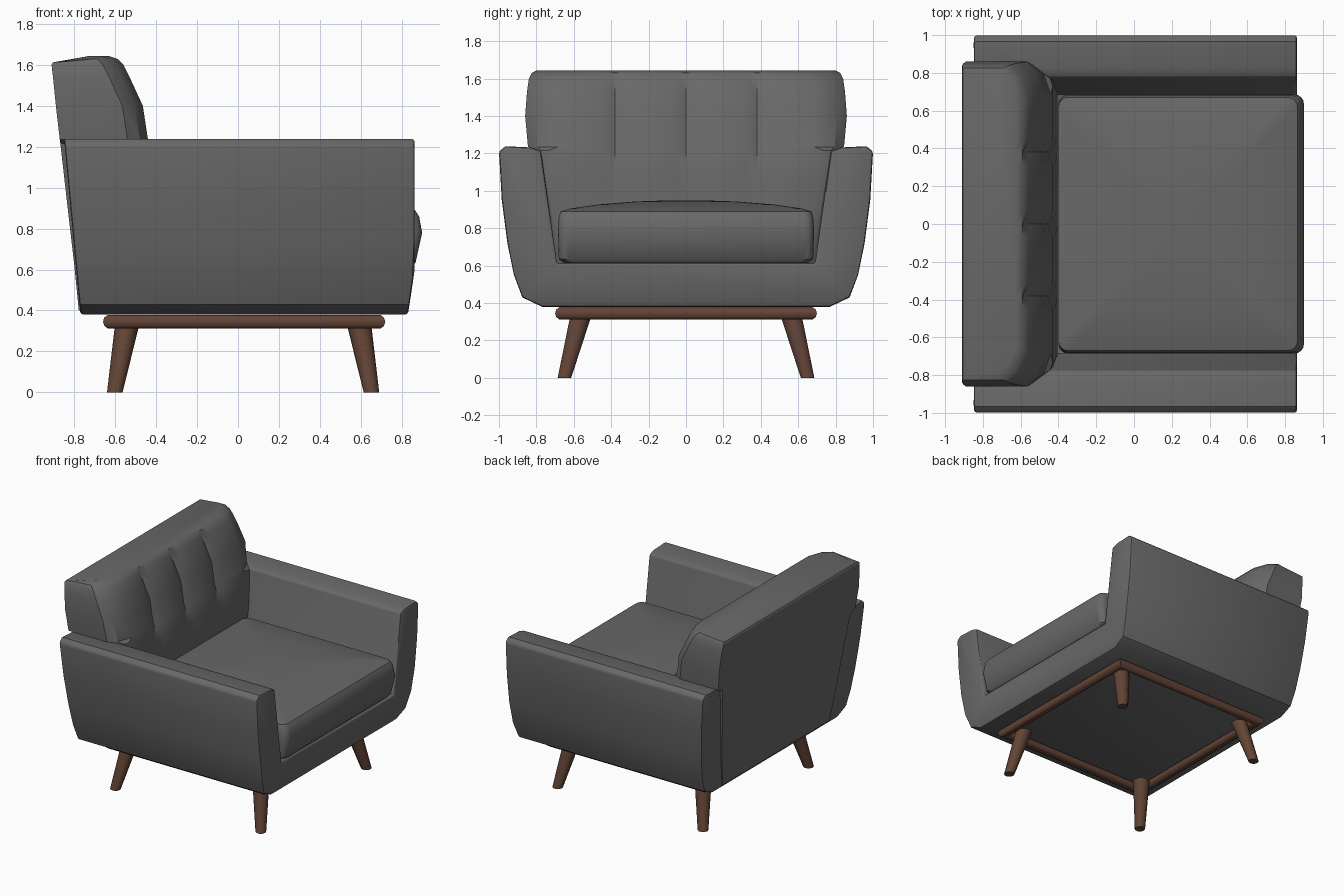
import bpy, bmesh, math
from mathutils import Vector

if "Cube" in bpy.data.objects:
    bpy.data.objects.remove(bpy.data.objects["Cube"])


def material(name, rgb):
    m = bpy.data.materials.new(name)
    m.diffuse_color = (*rgb, 1)
    m.use_nodes = True
    m.node_tree.nodes["Principled BSDF"].inputs["Base Color"].default_value = m.diffuse_color
    return m


GREY = material("charcoal fabric", (0.138, 0.138, 0.138))
WOOD = material("walnut wood", (0.125, 0.058, 0.037))


def loft(name, rings, mat, closed=False, bevel=0.0, angle=35):
    """Skin a list of equal-length point rings; cap the ends unless closed."""
    bm = bmesh.new()
    vs = [[bm.verts.new(p) for p in r] for r in rings]
    n = len(vs[0])
    for i in range(len(vs) if closed else len(vs) - 1):
        a, b = vs[i], vs[(i + 1) % len(vs)]
        for j in range(n):
            k = (j + 1) % n
            bm.faces.new((a[j], a[k], b[k], b[j]))
    if not closed:
        bm.faces.new(vs[0][::-1])
        bm.faces.new(vs[-1])
    bmesh.ops.recalc_face_normals(bm, faces=bm.faces)
    if bevel:
        sharp = [e for e in bm.edges if e.calc_face_angle(0) > math.radians(50)]
        bmesh.ops.bevel(bm, geom=sharp, offset=bevel, segments=2, profile=0.5,
                        affect='EDGES', clamp_overlap=True)
        bmesh.ops.recalc_face_normals(bm, faces=bm.faces)
    me = bpy.data.meshes.new(name)
    bm.to_mesh(me)
    bm.free()
    me.materials.append(mat)
    ob = bpy.data.objects.new(name, me)
    bpy.context.collection.objects.link(ob)
    bpy.ops.object.select_all(action='DESELECT')
    ob.select_set(True)
    bpy.context.view_layer.objects.active = ob
    bpy.ops.object.shade_smooth_by_angle(angle=math.radians(angle))
    return ob


# U-shaped body: both arms and the seat base, profile in (y, z)
half = [(0.77, 0.38), (0.875, 0.43), (0.92, 0.55), (0.955, 0.72), (0.985, 0.95),
        (1.0, 1.21), (0.965, 1.238), (0.83, 1.232), (0.775, 1.215), (0.69, 0.61)]
profile = half + [(-y, z) for y, z in reversed(half)]


def back_x(z):
    return -0.77 - 0.08 * (z - 0.38) / 0.86


def front_x(z):
    return 0.83 + 0.033 * min(1, (z - 0.38) / 0.2)


loft("arms_and_base", [[(f(z), y, z) for y, z in profile] for f in (back_x, front_x)],
     GREY, bevel=0.014)

# Backrest: horizontal rings (z, rear x, front x, half width), tufted front
levels = [(0.40, -0.778, -0.45, 0.66), (0.62, -0.80, -0.405, 0.70), (0.95, -0.838, -0.405, 0.748),
          (1.10, -0.855, -0.415, 0.772), (1.215, -0.868, -0.43, 0.79), (1.235, -0.871, -0.44, 0.845),
          (1.40, -0.89, -0.465, 0.86), (1.53, -0.903, -0.525, 0.85), (1.60, -0.911, -0.56, 0.84),
          (1.63, -0.905, -0.59, 0.825), (1.643, -0.885, -0.63, 0.80)]
rings = []
for z, xb, xf, w in levels:
    r = 1.0 if z > 1.22 else 0.35
    dent = 0.028 if 1.0 < z < 1.61 else 0.0
    side = [(xb, w), (xf - 0.10 * r, w), (xf - 0.04 * r, w - 0.05 * r), (xf, w - 0.16 * r)]
    front = [(xf - d * dent, c + o) for c in (0.38, 0, -0.38)
             for o, d in ((0.06, 0), (0, 1), (-0.06, 0))]
    pts = side + front + [(x, -y) for x, y in reversed(side)]
    rings.append([(x, y, min(z, 1.612) if x < -0.85 else z) for x, y in pts])
loft("backrest", rings, GREY, angle=30)


# Seat cushion: rounded rectangle rings rising to a crowned top
def rounded_rect(x0, x1, hy, z, r, steps=4):
    pts = []
    for cx, cy, a0 in ((x1 - r, hy - r, 0), (x0 + r, hy - r, 90),
                       (x0 + r, r - hy, 180), (x1 - r, r - hy, 270)):
        for s in range(steps + 1):
            a = math.radians(a0 + 90 * s / steps)
            pts.append((cx + r * math.cos(a), cy + r * math.sin(a), z))
    return pts


loft("seat_cushion", [rounded_rect(-0.40, x1, hy, z, r) for x1, hy, z, r in (
    (0.85, 0.655, 0.615, 0.05), (0.868, 0.68, 0.635, 0.05), (0.90, 0.685, 0.78, 0.05),
    (0.885, 0.68, 0.86, 0.05), (0.865, 0.67, 0.89, 0.05))]
    + [rounded_rect(-0.40 + d, 0.865 - d, 0.67 - d, z, 0.05)
       for d, z in ((0.05, 0.905), (0.2, 0.927), (0.4, 0.943), (0.55, 0.948))], GREY)

# Wooden frame under the body: rounded section swept around a rectangle
section = []
for s in range(10):
    a = 2 * math.pi * s / 10
    section.append((0.035 * math.cos(a), 0.345 + 0.035 * math.sin(a)))
loft("base_frame", [[(0.03 + sx * (0.655 + d), sy * (0.665 + d), z)
                     for sx, sy in ((1, 1), (-1, 1), (-1, -1), (1, -1))]
                    for d, z in section], WOOD, closed=True, angle=45)

# Tapered, splayed legs
for label, top_x, foot_x in (("front", 0.59, 0.652), ("back", -0.54, -0.602)):
    for side, s in (("left", 1), ("right", -1)):
        leg = []
        for x, y, z, r in ((foot_x, 0.65, 0.0, 0.038), (top_x, 0.56, 0.34, 0.06)):
            leg.append([(x + r * math.cos(math.tau * i / 10),
                         s * y + r * math.sin(math.tau * i / 10), z) for i in range(10)])
        loft(f"{label}_{side}_leg", leg, WOOD, angle=45)
